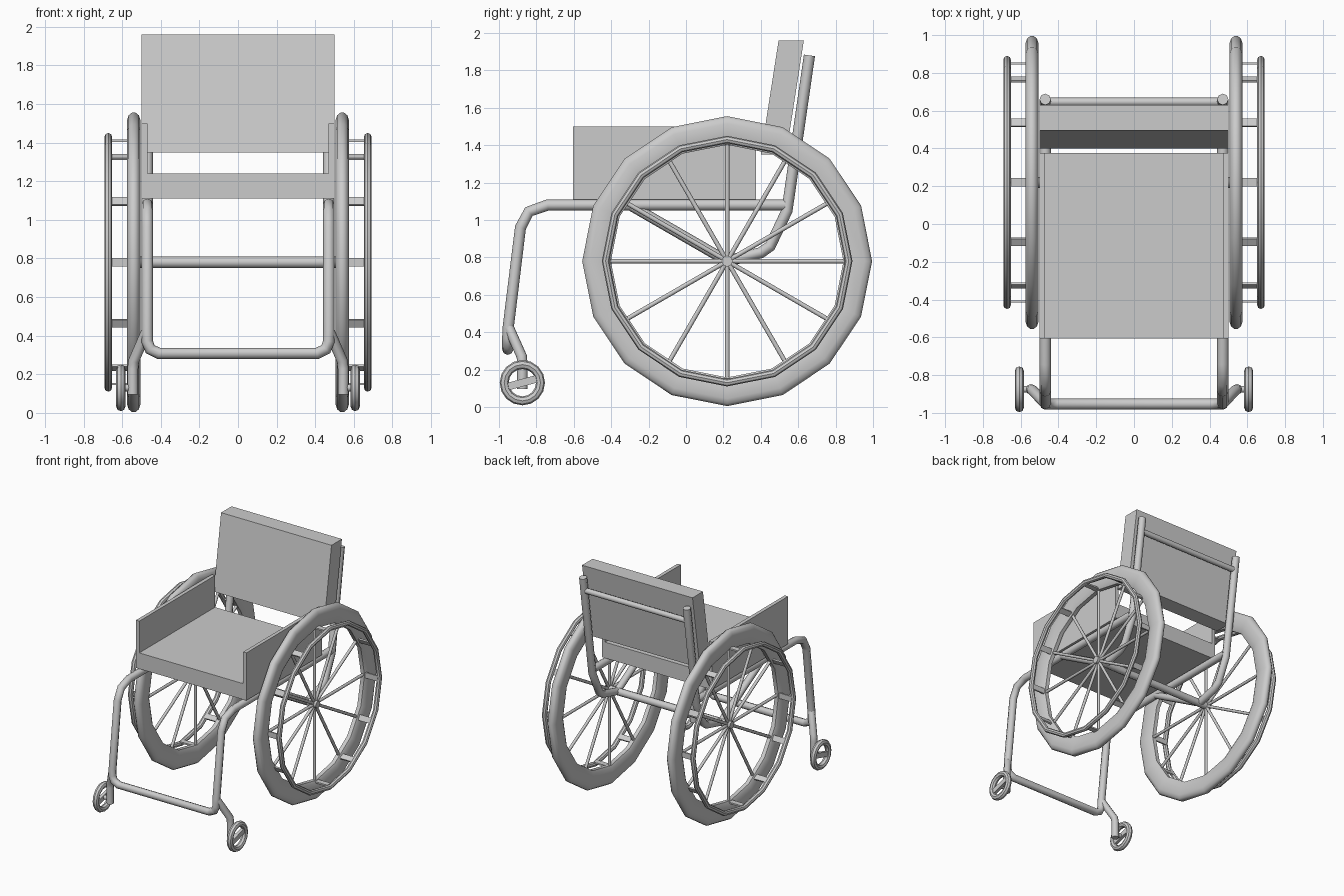
import bpy, bmesh, math
from mathutils import Vector, Matrix

if "Cube" in bpy.data.objects:
    bpy.data.objects.remove(bpy.data.objects["Cube"])

WY, WZ = 0.22, 0.78      # drive wheel centre
WX = 0.54


def finish(name, bm, mirror=True, smooth=None):
    bmesh.ops.recalc_face_normals(bm, faces=bm.faces)
    me = bpy.data.meshes.new(name)
    bm.to_mesh(me)
    bm.free()
    ob = bpy.data.objects.new(name, me)
    bpy.context.collection.objects.link(ob)
    if smooth:
        bpy.ops.object.select_all(action='DESELECT')
        ob.select_set(True)
        bpy.context.view_layer.objects.active = ob
        bpy.ops.object.shade_smooth_by_angle(angle=math.radians(smooth))
    if mirror:
        ob.modifiers.new("Mirror", 'MIRROR')
    return ob


def tube(name, pts, r, mirror=True):
    """Octagonal tube along a path."""
    cu = bpy.data.curves.new(name, 'CURVE')
    cu.dimensions = '3D'
    cu.bevel_depth = r
    cu.bevel_resolution = 2
    cu.use_fill_caps = True
    sp = cu.splines.new('POLY')
    sp.points.add(len(pts) - 1)
    for p, co in zip(sp.points, pts):
        p.co = (*co, 1)
    tmp = bpy.data.objects.new(name + "_path", cu)
    bpy.context.collection.objects.link(tmp)
    bpy.context.view_layer.update()
    me = bpy.data.meshes.new_from_object(
        tmp.evaluated_get(bpy.context.evaluated_depsgraph_get()))
    bpy.data.objects.remove(tmp)
    bm = bmesh.new()
    bm.from_mesh(me)
    return finish(name, bm, mirror, 50)


def ring(name, profile, n, cx, cy, cz):
    """Profile of (radius, x) points revolved about an x axis in n steps."""
    bm = bmesh.new()
    rows = []
    for i in range(n):
        a = 2 * math.pi * i / n
        rows.append([bm.verts.new((cx + x, cy + r * math.cos(a), cz + r * math.sin(a)))
                     for r, x in profile])
    m = len(profile)
    for i in range(n):
        p, q = rows[i], rows[(i + 1) % n]
        for j in range(m):
            k = (j + 1) % m
            bm.faces.new((p[j], p[k], q[k], q[j]))
    return finish(name, bm, True, 40)


def circle(R, r, n=8):
    return [(R + r * math.cos(2 * math.pi * i / n), r * math.sin(2 * math.pi * i / n))
            for i in range(n)]


def prism(name, outline, x0, x1, mirror=False):
    """Side outline of (y, z) points extruded from x0 to x1."""
    bm = bmesh.new()
    f = bm.faces.new([bm.verts.new((x0, y, z)) for y, z in outline])
    g = bmesh.ops.extrude_face_region(bm, geom=[f])
    bmesh.ops.translate(bm, vec=(x1 - x0, 0, 0),
                        verts=[v for v in g["geom"] if isinstance(v, bmesh.types.BMVert)])
    return finish(name, bm, mirror)


def rect(y0, y1, z0, z1):
    return [(y0, z0), (y1, z0), (y1, z1), (y0, z1)]


# seat, side panels and sloped backrest
prism("seat", rect(-0.605, 0.375, 1.11, 1.24), -0.5, 0.5)
prism("side_panel", rect(-0.605, 0.375, 1.24, 1.50), 0.47, 0.5, True)
prism("backrest", [(0.40, 1.35), (0.535, 1.35), (0.63, 1.96), (0.495, 1.96)], -0.5, 0.5)

# main frame: seat rails, front legs and foot bar in one bent tube
half = [(0.47, 0.53, 1.08), (0.47, -0.74, 1.08), (0.47, -0.84, 1.045), (0.47, -0.885, 0.96),
        (0.47, -0.95, 0.43), (0.47, -0.953, 0.37), (0.455, -0.953, 0.33), (0.41, -0.953, 0.308)]
tube("main_frame", half + [(-x, y, z) for x, y, z in reversed(half)], 0.03, False)

# back posts curving down to the axle, braces and cross bars
tube("back_post", [(0.47, 0.66, 1.88), (0.47, 0.54, 1.05), (0.47, 0.45, 0.86),
                   (0.47, 0.40, 0.825), (0.47, WY, WZ)], 0.03)
tube("seat_brace", [(0.47, -0.30, 1.08), (0.47, WY, WZ)], 0.028)
tube("axle_bar", [(-0.5, WY, WZ), (0.5, WY, WZ)], 0.03, False)
tube("push_bar", [(-0.47, 0.646, 1.77), (0.47, 0.646, 1.77)], 0.023, False)
tube("wheel_hub", [(0.49, WY, WZ), (0.57, WY, WZ)], 0.03)

# drive wheels and hand rims
side = [(0.775, 0.010), (0.762, 0.026), (0.735, 0.035), (0.68, 0.033), (0.64, 0.026), (0.622, 0.016)]
ring("drive_wheel", side + [(r, -x) for r, x in reversed(side)], 16, WX, WY, WZ)
ring("hand_rim", circle(0.65, 0.02), 16, 0.672, WY, WZ)

# spokes and flat rim brackets
spokes, brackets = bmesh.new(), bmesh.new()
for i in range(12):
    turn = Matrix.Translation((WX, WY, WZ)) @ Matrix.Rotation(math.radians(30 * i), 4, 'X')
    bmesh.ops.create_cone(spokes, cap_ends=True, segments=8, radius1=0.012, radius2=0.012,
                          depth=0.63, matrix=turn @ Matrix.Translation((0, 0, 0.315)))
    bmesh.ops.create_cube(brackets, size=1, matrix=turn @ Matrix.Translation((0.068, 0, 0.63))
                          @ Matrix.Diagonal((0.125, 0.045, 0.012, 1)))
finish("wheel_spokes", spokes, True, 50)
finish("rim_brackets", brackets)

# casters: bent fork, small wheel with cross spoke, axle
CY, CZ = -0.875, 0.13
tube("caster_fork", [(0.47, -0.95, 0.43), (0.54, -0.878, 0.27), (0.545, CY, 0.23),
                     (0.545, CY, 0.095)], 0.028)
ring("caster_wheel", circle(0.097, 0.024), 16, 0.607, CY, CZ)
tube("caster_axle", [(0.545, CY, CZ), (0.61, CY, CZ)], 0.018)
bar = bmesh.new()
bmesh.ops.create_cube(bar, size=1, matrix=Matrix.Translation((0.607, CY, CZ))
                      @ Matrix.Rotation(math.radians(15), 4, 'X')
                      @ Matrix.Diagonal((0.025, 0.18, 0.04, 1)))
finish("caster_spoke", bar)
